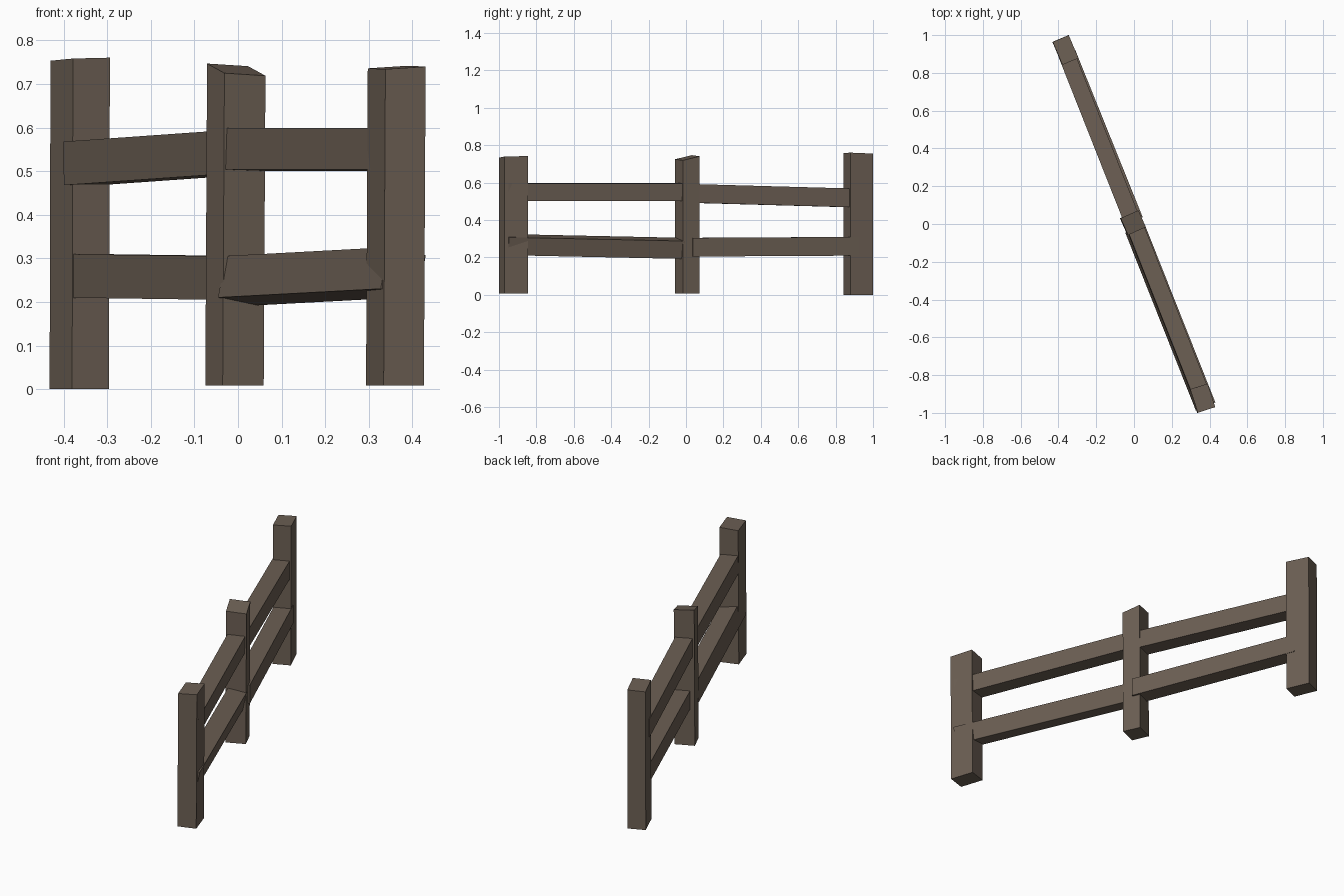
import bpy, bmesh
from math import radians
from mathutils import Vector, Matrix

if "Cube" in bpy.data.objects:
    bpy.data.objects.remove(bpy.data.objects["Cube"])

wood = bpy.data.materials.new("weathered brown wood")
wood.diffuse_color = (0.15, 0.115, 0.088, 1)
wood.use_nodes = True
wood.node_tree.nodes["Principled BSDF"].inputs["Base Color"].default_value = wood.diffuse_color


def finish(bm, name):
    bmesh.ops.recalc_face_normals(bm, faces=bm.faces)
    me = bpy.data.meshes.new(name)
    bm.to_mesh(me)
    bm.free()
    me.materials.append(wood)
    bpy.context.collection.objects.link(bpy.data.objects.new(name, me))


def post(name, x, y, width, depth, yaw, z0, z1, lean=0.0, slope=(0, 0)):
    """Upright square timber; slope tilts the sawn top along its local x and y."""
    bm = bmesh.new()
    bmesh.ops.create_cube(bm, size=1)
    rot = Matrix.Rotation(radians(yaw), 3, 'Z')
    for v in bm.verts:
        top = v.co.z > 0
        u, w = v.co.x, v.co.y
        p = rot @ Vector((u * width, w * depth, 0))
        p += Vector((x + (lean if top else -lean), y, z0))
        if top:
            p.z = z1 + u * slope[0] + w * slope[1]
        v.co = p
    finish(bm, name)


def rail(name, start, end, width, height, roll=0):
    """Straight timber between two points, rolled clockwise about its length."""
    a, b = Vector(start), Vector(end)
    d = (b - a).normalized()
    side = d.cross(Vector((0, 0, 1))).normalized()
    if side.x < 0:
        side.negate()
    up = side.cross(d)
    if up.z < 0:
        up.negate()
    spin = Matrix.Rotation(radians(roll), 3, d if d.y > 0 else -d)
    side, up = spin @ side, spin @ up
    bm = bmesh.new()
    bmesh.ops.create_cube(bm, size=1)
    for v in bm.verts:
        v.co = (a + (b - a) * (v.co.y + 0.5)
                + side * width * v.co.x + up * height * v.co.z)
    finish(bm, name)


# Three slightly crooked posts along the diagonal
post("back_post", -0.363, 0.921, 0.092, 0.132, 23, 0.0, 0.757, 0.001, (0.002, -0.005))
post("middle_post", -0.006, 0.007, 0.103, 0.098, 24, 0.008, 0.733, 0.002, (-0.006, 0.022))
post("front_post", 0.362, -0.922, 0.097, 0.131, 18, 0.008, 0.738, 0.002, (0.006, 0.002))

# Upper and lower rails of the back bay
rail("back_upper_rail", (-0.359, 0.901, 0.518), (-0.004, 0.004, 0.543), 0.088, 0.1)
rail("back_lower_rail", (-0.353, 0.905, 0.260), (0.004, 0.020, 0.255), 0.090, 0.1)

# Upper and lower rails of the front bay
rail("front_upper_rail", (-0.004, 0.008, 0.550), (0.381, -0.966, 0.550), 0.090, 0.095, 2)
rail("front_lower_rail", (0.006, -0.026, 0.249), (0.379, -0.966, 0.269), 0.095, 0.097, 11)
